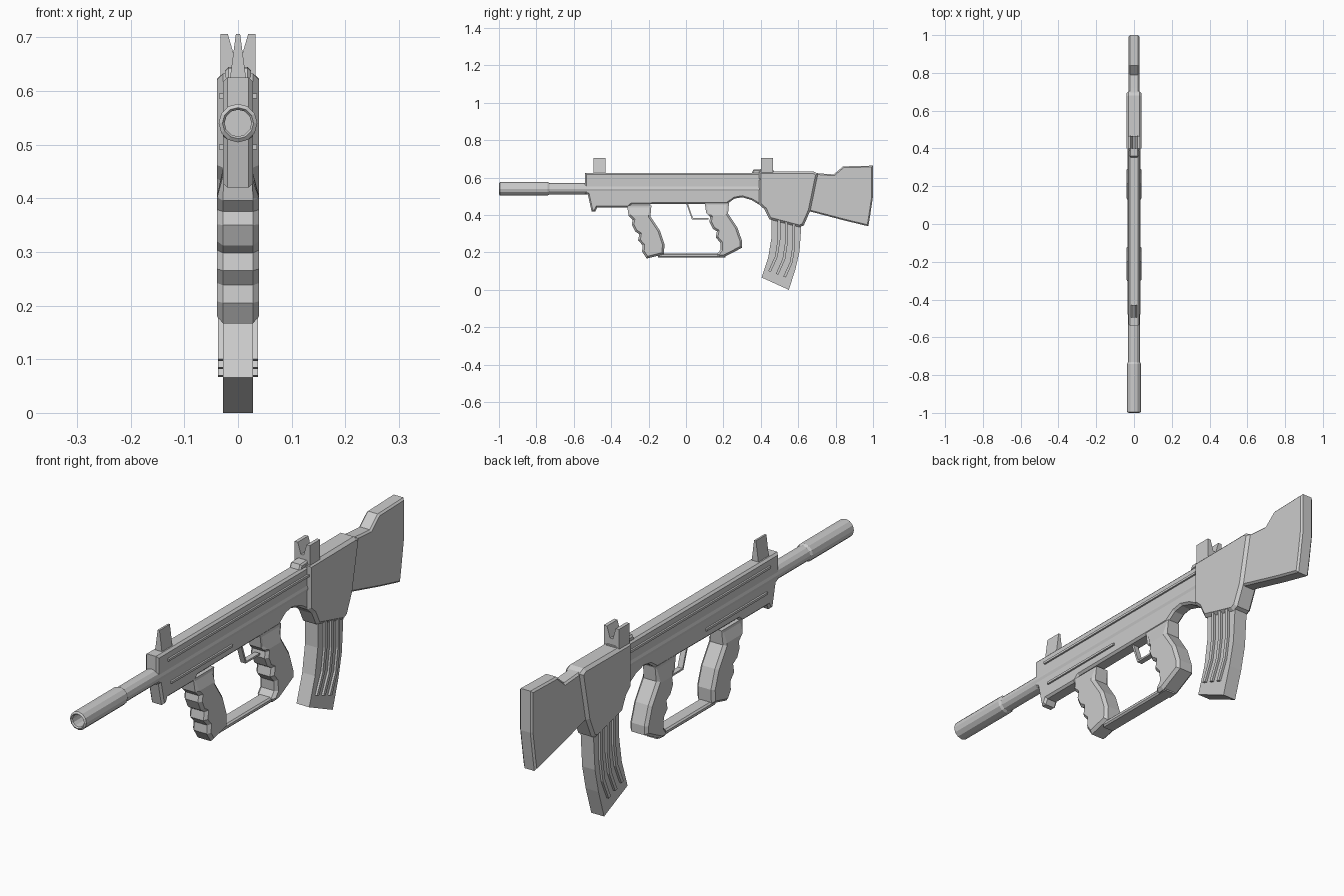
import bpy, bmesh, math

if "Cube" in bpy.data.objects:
    bpy.data.objects.remove(bpy.data.objects["Cube"])


def finish(name, bm):
    bmesh.ops.recalc_face_normals(bm, faces=bm.faces[:])
    mesh = bpy.data.meshes.new(name)
    bm.to_mesh(mesh)
    bm.free()
    ob = bpy.data.objects.new(name, mesh)
    bpy.context.collection.objects.link(ob)
    return ob


def slab_bm(profile, half, chamfer=0.0):
    """Side profile of (y, z) points, thickened symmetrically in x, with chamfered rims."""
    bm = bmesh.new()
    h = half - chamfer
    left = [bm.verts.new((-h, y, z)) for y, z in profile]
    right = [bm.verts.new((h, y, z)) for y, z in profile]
    n = len(profile)
    caps = [bm.faces.new(left), bm.faces.new(right[::-1])]
    for i in range(n):
        j = (i + 1) % n
        bm.faces.new((left[i], right[i], right[j], left[j]))
    bmesh.ops.recalc_face_normals(bm, faces=bm.faces[:])
    if chamfer:
        for cap in caps:
            bmesh.ops.inset_region(bm, faces=[cap], thickness=chamfer,
                                   depth=chamfer, use_even_offset=True)
    return bm


def slab(name, profile, half, chamfer=0.0):
    return finish(name, slab_bm(profile, half, chamfer))


def box(name, y0, y1, z0, z1, half, chamfer=0.0):
    return slab(name, [(y0, z0), (y1, z0), (y1, z1), (y0, z1)], half, chamfer)


def lathe(name, rings, zc, sides=12):
    """Rings of (y, radius) turned around an axis along y."""
    bm = bmesh.new()
    loops = []
    for y, r in rings:
        loops.append([bm.verts.new((r * math.cos(2 * math.pi * k / sides), y,
                                    zc + r * math.sin(2 * math.pi * k / sides)))
                      for k in range(sides)])
    for a, b in zip(loops, loops[1:]):
        for k in range(sides):
            m = (k + 1) % sides
            bm.faces.new((a[k], a[m], b[m], b[k]))
    bm.faces.new(loops[0])
    bm.faces.new(loops[-1])
    return finish(name, bm)


def cross_plate(name, outline, y0, y1):
    """Front outline of (x, z) points, extruded along y."""
    bm = bmesh.new()
    a = [bm.verts.new((x, y0, z)) for x, z in outline]
    b = [bm.verts.new((x, y1, z)) for x, z in outline]
    bm.faces.new(a)
    bm.faces.new(b[::-1])
    for i in range(len(a)):
        j = (i + 1) % len(a)
        bm.faces.new((a[i], b[i], b[j], a[j]))
    return finish(name, bm)


# Hollow barrel with a thicker front sleeve, running through the receiver
lathe("barrel", [(-0.88, 0.025), (-0.995, 0.025), (-1.0, 0.029), (-0.995, 0.036),
                 (-0.74, 0.036), (-0.73, 0.031), (0.40, 0.031)], 0.54)

# Receiver with front lug and arched rear underside
slab("receiver", [(-0.54, 0.625), (-0.54, 0.515), (-0.525, 0.51), (-0.505, 0.42),
                  (-0.485, 0.42), (-0.475, 0.44), (-0.31, 0.44), (-0.29, 0.457),
                  (0.22, 0.46), (0.26, 0.488), (0.30, 0.495), (0.35, 0.48),
                  (0.40, 0.45), (0.42, 0.625)], 0.028, 0.008)
box("upper_side_rail", -0.48, 0.395, 0.586, 0.595, 0.035)
box("lower_side_rail", -0.46, -0.08, 0.491, 0.5, 0.035)

# Magazine housing and butt stock
slab("magazine_housing", [(0.39, 0.632), (0.39, 0.457), (0.42, 0.43), (0.446, 0.377),
                          (0.607, 0.335), (0.63, 0.345), (0.665, 0.425),
                          (0.705, 0.62), (0.68, 0.634)], 0.039, 0.011)
slab("butt_stock", [(0.64, 0.63), (0.64, 0.425), (0.66, 0.42), (0.85, 0.37),
                    (0.90, 0.358), (0.975, 0.34), (0.985, 0.40), (1.0, 0.50),
                    (1.0, 0.664), (0.84, 0.66), (0.79, 0.617), (0.72, 0.622)],
     0.028, 0.007)

# Sights
slab("rear_sight_base", [(0.35, 0.62), (0.47, 0.62), (0.47, 0.637), (0.40, 0.645),
                         (0.36, 0.643)], 0.024, 0.006)
cross_plate("front_sight", [(-0.016, 0.615), (0.016, 0.615), (0.004, 0.706),
                            (-0.004, 0.706)], -0.495, -0.43)
cross_plate("rear_sight", [(-0.033, 0.62), (0.033, 0.62), (0.033, 0.706), (0.019, 0.706),
                           (0.006, 0.662), (-0.006, 0.662), (-0.019, 0.706),
                           (-0.033, 0.706)], 0.40, 0.465)


# Two hand grips sharing one finger-grooved front edge
def grip(name, dy, dz, bottom):
    front = [(-0.315, 0.45), (-0.307, 0.396), (-0.285, 0.375), (-0.29, 0.35),
             (-0.272, 0.312), (-0.25, 0.298), (-0.256, 0.265), (-0.232, 0.238)]
    back = [(-0.115, 0.245), (-0.14, 0.318), (-0.19, 0.393), (-0.185, 0.45)]
    pts = [(y + dy, z + dz) for y, z in front] + bottom + \
          [(y + dy, z + dz) for y, z in back]
    bm = slab_bm(pts, 0.039, 0.011)
    bmesh.ops.bisect_plane(bm, geom=bm.verts[:] + bm.edges[:] + bm.faces[:],
                           plane_co=(0, 0, 0.40), plane_no=(0, 0, 1))
    for v in bm.verts:
        if v.co.z > 0.41:
            v.co.x = max(-0.026, min(0.026, v.co.x))
    return finish(name, bm)


grip("front_grip", 0.0, 0.0, [(-0.235, 0.205), (-0.21, 0.167), (-0.118, 0.19)])
grip("rear_grip", 0.415, 0.015, [(0.185, 0.215), (0.165, 0.19), (0.175, 0.174),
                                 (0.205, 0.176), (0.30, 0.225)])
box("lower_grip_bar", -0.15, 0.21, 0.173, 0.194, 0.028, 0.006)

# Bent trigger guard strip
slab("trigger_guard", [(0.0, 0.465), (0.032, 0.376), (0.12, 0.376), (0.12, 0.383),
                       (0.037, 0.383), (0.009, 0.465)], 0.011)

# Curved magazine with three raised ribs on each side
slab("magazine", [(0.457, 0.39), (0.457, 0.28), (0.44, 0.175), (0.404, 0.066),
                  (0.55, 0.0), (0.585, 0.11), (0.607, 0.205), (0.617, 0.35)], 0.028)
for i in range(3):
    path = [(0.497, 0.38), (0.497, 0.27), (0.483, 0.18), (0.447, 0.10)]
    path = [(y + 0.04 * i, z - 0.015 * i) for y, z in path]
    path[0] = (path[0][0], 0.38)
    slab("magazine_rib_%d" % (i + 1), [(y - 0.007, z) for y, z in path] +
         [(y + 0.007, z - 0.003) for y, z in reversed(path)], 0.037)
